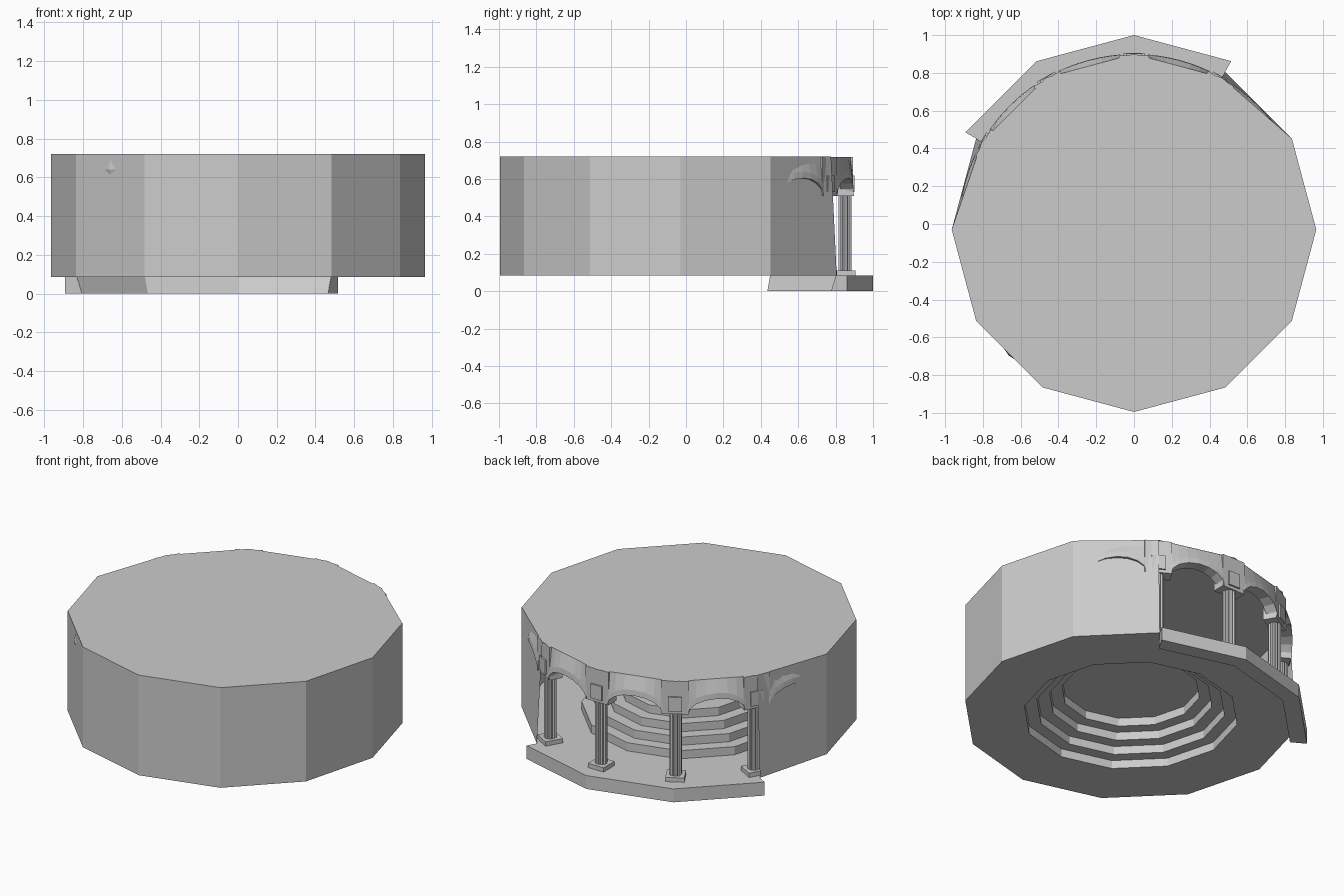
import bpy, bmesh, math
from math import radians, sin, cos, sqrt

if "Cube" in bpy.data.objects:
    bpy.data.objects.remove(bpy.data.objects["Cube"])

CY = -0.03            # centre of the twelve-sided drum
FLOOR, SPRING, TOP = 0.085, 0.51, 0.72
OPEN = (60, 90, 120, 150)   # column angles on the open side


def pol(r, deg, z):
    a = radians(deg)
    return (r * cos(a), CY + r * sin(a), z)


def make(name, bm, recalc=True):
    if recalc:
        bmesh.ops.recalc_face_normals(bm, faces=bm.faces)
    me = bpy.data.meshes.new(name)
    bm.to_mesh(me)
    bm.free()
    ob = bpy.data.objects.new(name, me)
    bpy.context.collection.objects.link(ob)
    return ob


def ring(bm, r, z):
    return [bm.verts.new(pol(r, 30 * k, z)) for k in range(12)]


def bridge(bm, a, b, skip=()):
    for k in range(len(a)):
        if k not in skip:
            n = (k + 1) % len(a)
            bm.faces.new((a[k], a[n], b[n], b[k]))


def prism(bm, lo, hi):
    lo = [bm.verts.new(p) for p in lo]
    hi = [bm.verts.new(p) for p in hi]
    bridge(bm, lo, hi)
    bm.faces.new(lo[::-1])
    bm.faces.new(hi)


def block(bm, deg, r0, r1, half, z0, z1):
    # box whose sides are radial and tangent to the drum
    a = radians(deg)
    def p(r, t, z):
        return (r * cos(a) - t * sin(a), CY + r * sin(a) + t * cos(a), z)
    corners = ((r0, -half), (r1, -half), (r1, half), (r0, half))
    prism(bm, [p(r, t, z0) for r, t in corners], [p(r, t, z1) for r, t in corners])


# drum: roof, walls (open over three sides) and floor with hollow stepped mound
bm = bmesh.new()
top = [bm.verts.new(pol(0.93 if 30 * k in OPEN else 0.965, 30 * k, TOP)) for k in range(12)]
bottom = ring(bm, 0.965, FLOOR)
bm.faces.new(top)
bridge(bm, bottom, top, skip=(2, 3, 4))
make("drum_wall_and_roof", bm)

bm = bmesh.new()
prev = ring(bm, 0.965, FLOOR)
z = FLOOR
for r in (0.62, 0.547, 0.473, 0.40):
    tread = ring(bm, r, z)
    bridge(bm, prev, tread)
    z += 0.052
    prev = ring(bm, r, z)
    bridge(bm, tread, prev)
bm.faces.new(prev)
make("floor_with_steps", bm)

# plinth strip below the colonnade
bm = bmesh.new()
rows = []
for d in OPEN:
    rows.append([bm.verts.new(pol(r, d, z)) for r, z in
                 ((0.93, 0), (1.03, 0), (1.03, FLOOR), (0.96, FLOOR))])
for a, b in zip(rows, rows[1:]):
    bridge(bm, a, b)
bm.faces.new(rows[0])
bm.faces.new(rows[-1])
make("entrance_plinth", bm)

# columns: square base, fluted shaft, pier block above
for i, d in enumerate(OPEN):
    bm = bmesh.new()
    block(bm, d, 0.825, 0.935, 0.055, FLOOR, 0.112)
    cx, cy, _ = pol(0.88, d, 0)
    outline = [(cx + r * cos(t * math.pi / 12), cy + r * sin(t * math.pi / 12))
               for t in range(24) for r in (0.037 if t % 2 else 0.031,)]
    prism(bm, [(x, y, 0.112) for x, y in outline], [(x, y, SPRING) for x, y in outline])
    make("column_%d" % (i + 1), bm)

    bm = bmesh.new()
    block(bm, d, 0.84, 0.922, 0.08, SPRING, TOP - 0.001)
    block(bm, d, 0.90, 0.932, 0.04, 0.53, 0.62)
    make("pier_%d" % (i + 1), bm)

# arches between the columns, running a little into the walls
N = 8
for i, start in enumerate((30, 60, 90, 120, 150)):
    bm = bmesh.new()
    rows = []
    for k in range(N + 1):
        u = -cos(math.pi * k / N)
        d = start + 15 + 10.5 * u
        zl = SPRING + 0.095 * sqrt(max(0, 1 - u * u))
        chord = 0.93 * cos(radians(15)) / cos(radians(d - start - 15))
        rows.append([bm.verts.new(p) for p in (
            pol(0.86, d, zl), pol(0.93, d, zl), pol(0.927, d, zl + 0.035),
            pol(chord, d, TOP - 0.001), pol(0.86, d, TOP - 0.001))])
    for a, b in zip(rows, rows[1:]):
        bridge(bm, a, b)
    bm.faces.new(rows[0])
    bm.faces.new(rows[-1])
    make("arch_%d" % (i + 1), bm)

# small pointed stud poking through the front wall
bm = bmesh.new()
n = radians(225)
def stud(t, out, z):
    return bm.verts.new((0.932 * cos(n) + out * cos(n) - t * sin(n),
                         CY + 0.932 * sin(n) + out * sin(n) + t * cos(n), z))
rim = [stud(0, 0, 0.69), stud(0.042, 0, 0.64), stud(0, 0, 0.615), stud(-0.042, 0, 0.64)]
tip = stud(0, 0.008, 0.64)
for k in range(4):
    bm.faces.new((rim[k], rim[(k + 1) % 4], tip))
bm.faces.new(rim)
make("wall_stud", bm)
